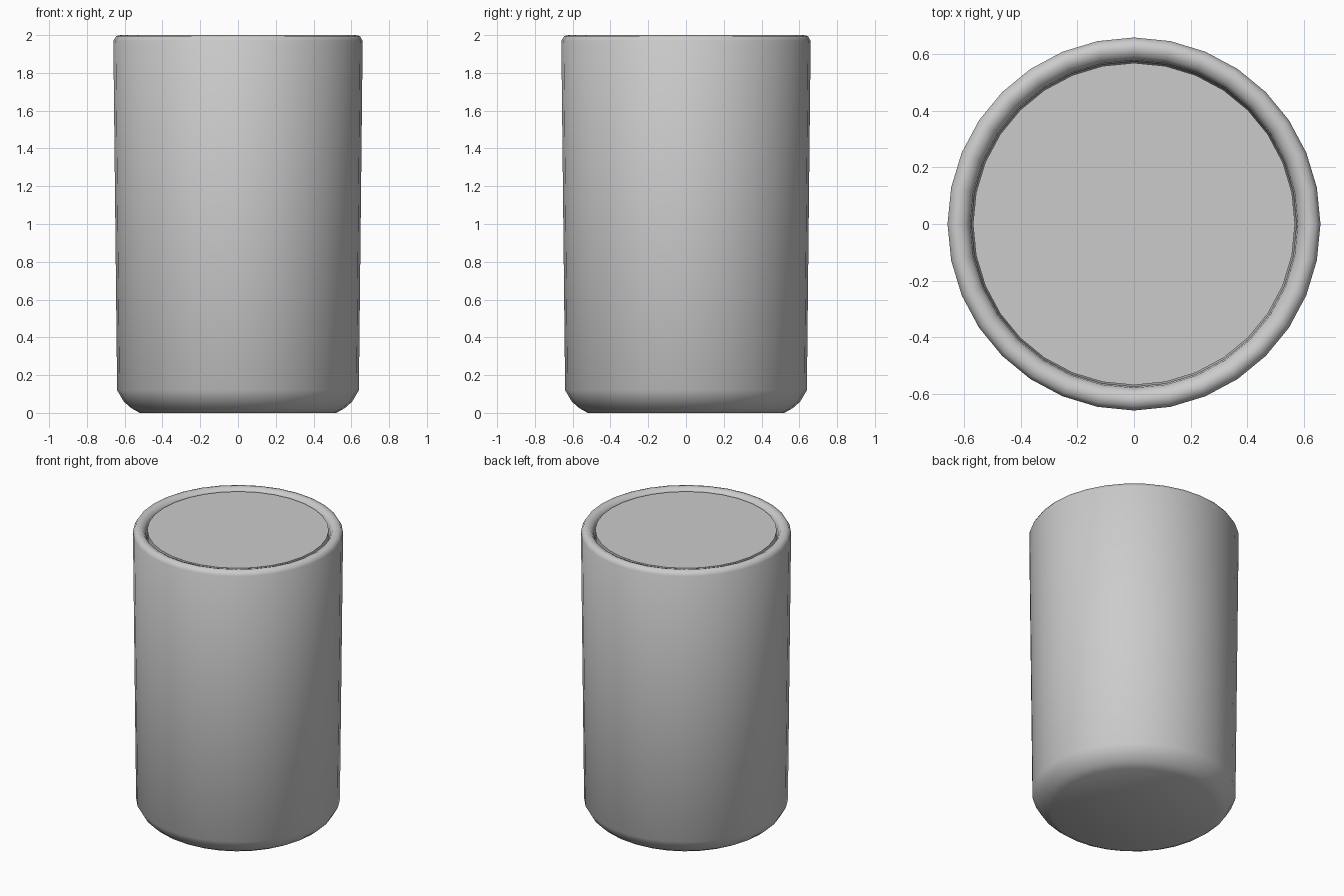
import bpy, bmesh, math

if "Cube" in bpy.data.objects:
    bpy.data.objects.remove(bpy.data.objects["Cube"])

SIDES = 32


def lathe(name, profile):
    """Spin (radius, z) points around z; end rings are capped."""
    bm = bmesh.new()
    rings = []
    for r, z in profile:
        rings.append([bm.verts.new((r * math.cos(math.tau * i / SIDES),
                                    r * math.sin(math.tau * i / SIDES), z))
                      for i in range(SIDES)])
    for a, b in zip(rings, rings[1:]):
        for i in range(SIDES):
            j = (i + 1) % SIDES
            bm.faces.new((a[i], a[j], b[j], b[i]))
    bm.faces.new(rings[0][::-1])
    bm.faces.new(rings[-1])
    bmesh.ops.recalc_face_normals(bm, faces=bm.faces)
    mesh = bpy.data.meshes.new(name)
    bm.to_mesh(mesh)
    bm.free()
    obj = bpy.data.objects.new(name, mesh)
    bpy.context.collection.objects.link(obj)
    bpy.ops.object.select_all(action='DESELECT')
    obj.select_set(True)
    bpy.context.view_layer.objects.active = obj
    bpy.ops.object.shade_smooth_by_angle(angle=math.radians(50))
    return obj


# Tapered cup with rounded base and rounded rim, hollow inside
lathe("cup", [(0.52, 0), (0.565, 0.025), (0.605, 0.06), (0.64, 0.12),
              (0.66, 1.97), (0.645, 1.995), (0.62, 2.0), (0.595, 1.99),
              (0.58, 1.965), (0.575, 1.9), (0.56, 0.12)])

# Filling disc, standing just proud of the inner rim groove
lathe("filling", [(0.55, 0.13), (0.57, 1.985)])
